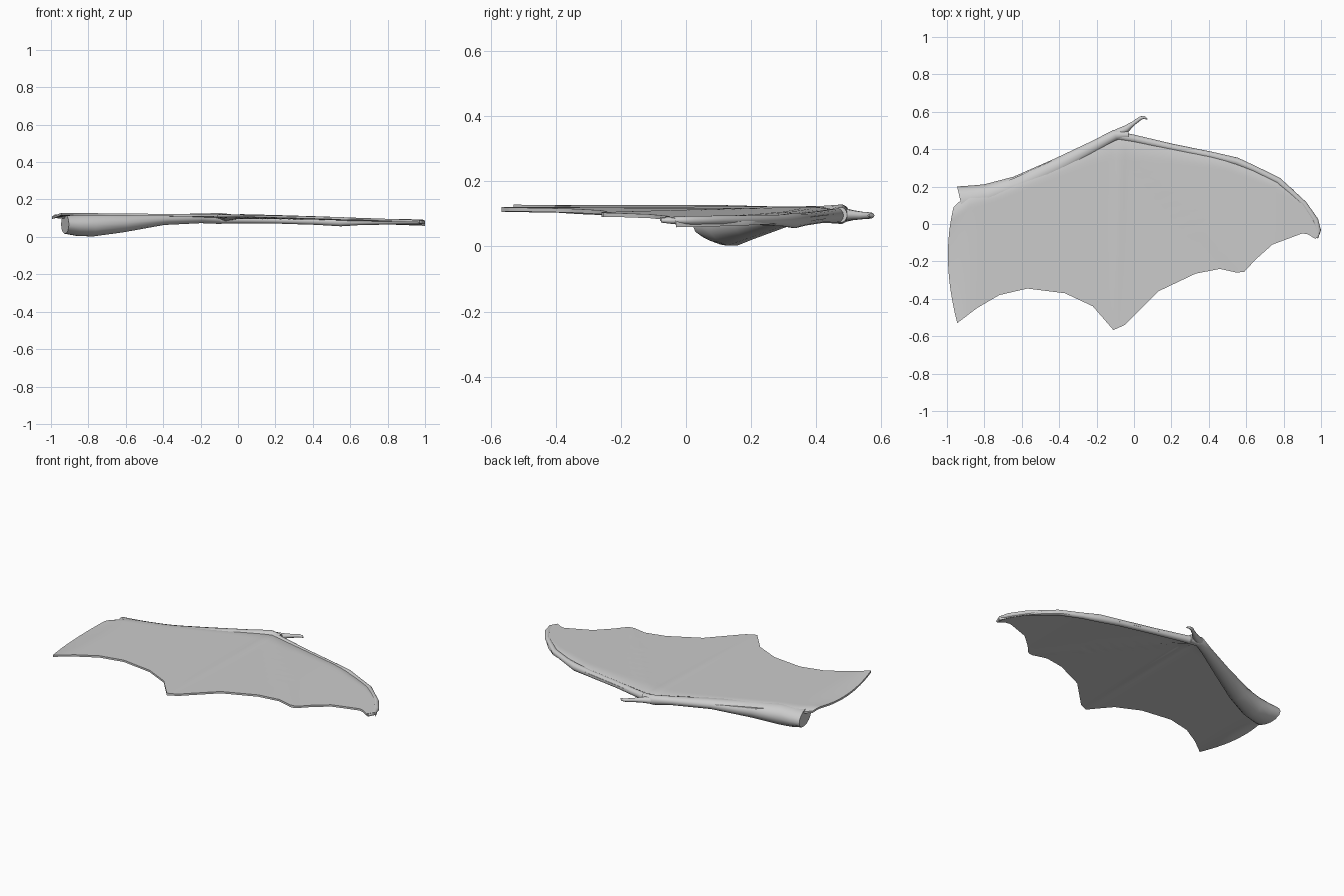
import bpy, bmesh, math
from mathutils import Vector

if "Cube" in bpy.data.objects:
    bpy.data.objects.remove(bpy.data.objects["Cube"])

# Matching points on the leading and trailing edges: lead x, y, trail x, y
RIBS = [(-.965, .09, -.945, -.53), (-.88, .17, -.84, -.45), (-.75, .20, -.72, -.38),
        (-.63, .25, -.57, -.345), (-.40, .355, -.37, -.37), (-.25, .43, -.22, -.44),
        (-.12, .49, -.11, -.567), (-.02, .48, -.05, -.54), (.20, .43, .13, -.36),
        (.42, .385, .33, -.265), (.50, .365, .46, -.24), (.56, .34, .55, -.26),
        (.62, .315, .59, -.255), (.77, .25, .65, -.19), (.85, .185, .74, -.11),
        (.91, .12, .90, -.05), (.965, .04, .93, -.055), (1.0, -.03, .97, -.08)]
WRIST = Vector((-.07, .46))
FINGER_TIPS = [Vector((.57, -.26)), Vector((-.10, -.56))]


def finish(bm, name):
    bmesh.ops.recalc_face_normals(bm, faces=bm.faces)
    mesh = bpy.data.meshes.new(name)
    bm.to_mesh(mesh)
    bm.free()
    obj = bpy.data.objects.new(name, mesh)
    bpy.context.collection.objects.link(obj)
    bpy.context.view_layer.objects.active = obj
    obj.select_set(True)
    bpy.ops.object.shade_smooth_by_angle(angle=math.radians(50))
    obj.select_set(False)
    return obj


def ridge(p):
    """Height of the finger bones under the skin at p."""
    h = 0
    for tip in FINGER_TIPS:
        d = tip - WRIST
        t = max(0, min(1, (p - WRIST).dot(d) / d.length_squared))
        dist = (p - WRIST - d * t).length
        h = max(h, (.014 - .012 * t) * math.exp(-(dist / .02) ** 2))
    return h


def membrane(rows=36, sub=4):
    bm = bmesh.new()
    ribs = []
    for a, b in zip(RIBS, RIBS[1:]):
        ribs += [[p + (q - p) * k / sub for p, q in zip(a, b)] for k in range(sub)]
    ribs.append(list(RIBS[-1]))
    top, bottom = [], []
    for lx, ly, tx, ty in ribs:
        tc, bc = [], []
        for j in range(rows + 1):
            v = j / rows
            p = Vector((lx, ly)).lerp(Vector((tx, ty)), v)
            bow = 4 * v * (1 - v)
            edge = max(0, 1 - (p.x + .965) / .12)
            p.x -= .042 * bow * min(1, edge)
            z = .113 - .01 * p.x - .01 * max(0, p.x) - .01 * max(0, p.x) ** 2
            z -= .025 * bow * min(1, edge) ** 2          # side edge turned down
            z -= .018 * max(0, 1 - v / .12) ** 2         # front edge rolled down
            r = ridge(p)
            tc.append(bm.verts.new((p.x, p.y, z + .006 + .3 * r)))
            bc.append(bm.verts.new((p.x, p.y, z - .006 - r)))
        top.append(tc)
        bottom.append(bc)
    n = len(ribs) - 1
    for grid in (top, bottom):
        for i in range(n):
            for j in range(rows):
                bm.faces.new((grid[i][j], grid[i + 1][j], grid[i + 1][j + 1], grid[i][j + 1]))
    # closing rim
    loop = [(i, 0) for i in range(n)] + [(n, j) for j in range(rows)]
    loop += [(i, rows) for i in range(n, 0, -1)] + [(0, j) for j in range(rows, 0, -1)]
    for (a, b), (c, d) in zip(loop, loop[1:] + loop[:1]):
        bm.faces.new((top[a][b], top[c][d], bottom[c][d], bottom[a][b]))
    return finish(bm, "wing_membrane")


def limb(name, path, sides=14):
    """Loft ellipses along a path of (x, y, z, half width, half height)."""
    bm = bmesh.new()
    rings = []
    pts = [Vector(p[:3]) for p in path]
    for i, p in enumerate(path):
        d = pts[min(i + 1, len(pts) - 1)] - pts[max(i - 1, 0)]
        side = Vector((-d.y, d.x, 0)).normalized()
        rings.append([bm.verts.new(pts[i] + side * p[3] * math.cos(a) + Vector((0, 0, p[4] * math.sin(a))))
                      for a in (2 * math.pi * k / sides for k in range(sides))])
    for r, s in zip(rings, rings[1:]):
        for k in range(sides):
            bm.faces.new((r[k], r[(k + 1) % sides], s[(k + 1) % sides], s[k]))
    bm.faces.new(rings[0])
    bm.faces.new(rings[-1])
    return finish(bm, name)


# Skin with two finger bones
membrane()

# Thick upper arm narrowing to the wrist
limb("arm", [(-.925, .11, .068, .093, .052), (-.86, .125, .064, .082, .06), (-.78, .142, .064, .073, .063),
             (-.62, .20, .073, .058, .05), (-.40, .31, .093, .046, .03), (-.20, .42, .099, .032, .026),
             (-.10, .475, .099, .03, .03), (-.03, .475, .097, .02, .024)])

# Leading finger along the front edge to the curled tip
limb("leading_finger", [(-.11, .475, .098, .026, .028), (.0, .455, .094, .022, .022), (.20, .41, .09, .02, .019),
                        (.42, .365, .084, .02, .02), (.55, .333, .08, .022, .024), (.64, .295, .08, .018, .018),
                        (.77, .232, .081, .018, .016), (.91, .107, .081, .015, .014), (.97, .02, .08, .016, .014),
                        (.985, -.035, .08, .015, .012), (.975, -.075, .08, .009, .007)])

# Hooked thumb claw at the wrist
limb("thumb_claw", [(-.10, .475, .097, .028, .024), (-.04, .51, .096, .019, .016), (.0, .54, .095, .011, .012),
                    (.035, .566, .095, .01, .01), (.055, .571, .095, .008, .008), (.072, .56, .095, .003, .003)], 10)
